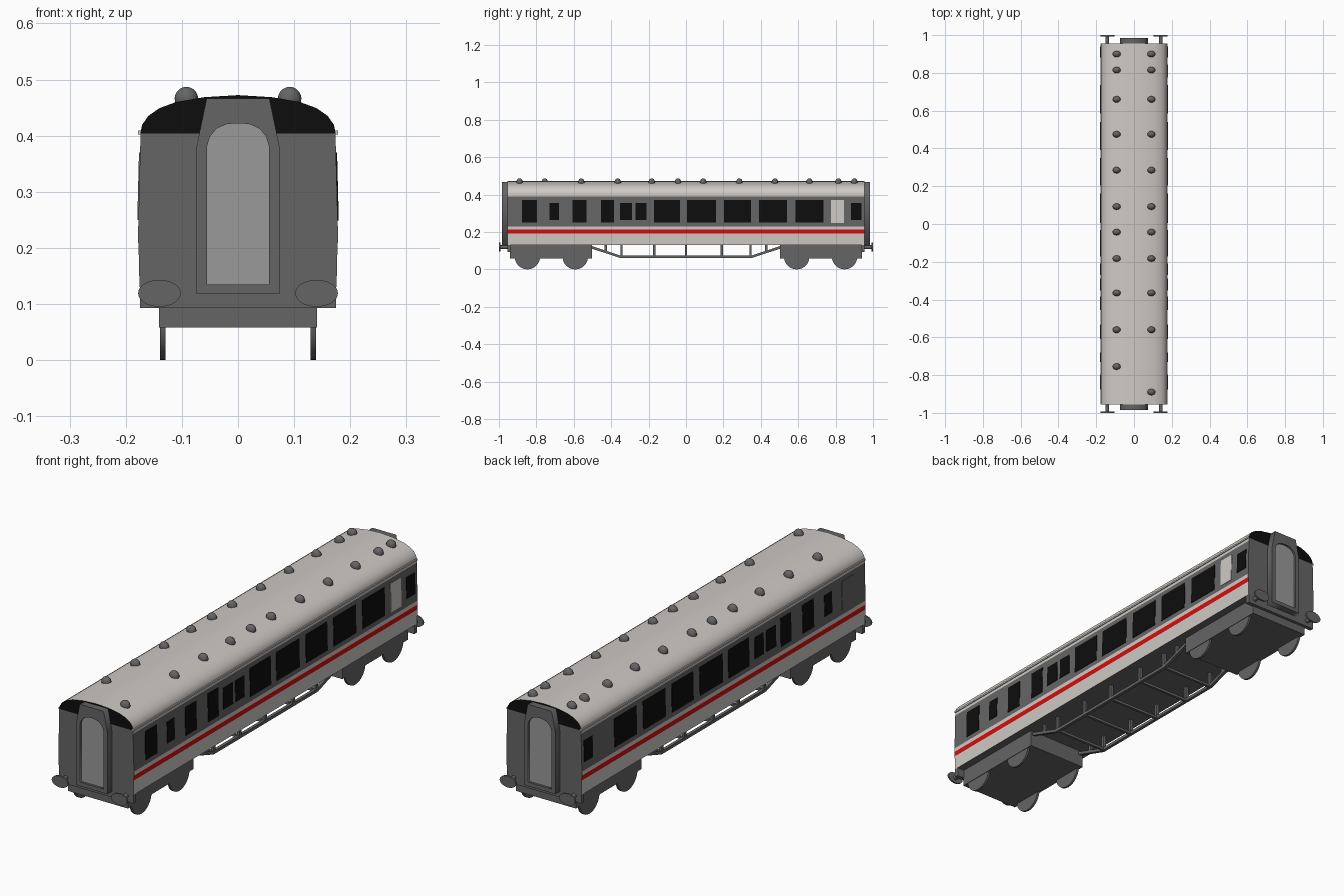
import bpy, bmesh, math
from mathutils import Vector, Matrix

if "Cube" in bpy.data.objects:
    bpy.data.objects.remove(bpy.data.objects["Cube"])


def material(name, rgb):
    m = bpy.data.materials.new(name)
    m.diffuse_color = (*rgb, 1)
    m.use_nodes = True
    m.node_tree.nodes["Principled BSDF"].inputs["Base Color"].default_value = m.diffuse_color
    return m


CREAM = material("warm light grey", (0.62, 0.59, 0.56))
GREY = material("dark grey", (0.13, 0.13, 0.13))
PALE = material("mid grey", (0.32, 0.32, 0.32))
BLACK = material("black", (0.004, 0.004, 0.004))
RED = material("red", (0.68, 0.004, 0.004))


def finish(name, bm, mats, smooth=None):
    bmesh.ops.recalc_face_normals(bm, faces=bm.faces)
    me = bpy.data.meshes.new(name)
    bm.to_mesh(me)
    bm.free()
    for m in mats:
        me.materials.append(m)
    ob = bpy.data.objects.new(name, me)
    bpy.context.collection.objects.link(ob)
    if smooth:
        bpy.ops.object.select_all(action='DESELECT')
        ob.select_set(True)
        bpy.context.view_layer.objects.active = ob
        bpy.ops.object.shade_smooth_by_angle(angle=math.radians(smooth))
    return ob


def add_box(bm, lo, hi):
    lo, hi = Vector(lo), Vector(hi)
    bmesh.ops.create_cube(bm, size=1, matrix=Matrix.Translation((lo + hi) / 2)
                          @ Matrix.Diagonal((*(hi - lo), 1)))


def box(name, lo, hi, mat):
    bm = bmesh.new()
    add_box(bm, lo, hi)
    return finish(name, bm, [mat])


def add_bar(bm, a, b, w):
    # square bar between two points
    a, b = Vector(a), Vector(b)
    d = b - a
    rot = d.to_track_quat('Z', 'Y').to_matrix().to_4x4()
    bmesh.ops.create_cube(bm, size=1, matrix=Matrix.Translation((a + b) / 2) @ rot
                          @ Matrix.Diagonal((w, w, d.length, 1)))


# body shell: half section (x, z) from sill to roof ridge
SECTION = [(0.1755, 0.13), (0.177, 0.192), (0.178, 0.213), (0.178, 0.23), (0.174, 0.39),
           (0.174, 0.404), (0.171, 0.419), (0.16, 0.435), (0.14, 0.449),
           (0.11, 0.46), (0.06, 0.4685), (0.003, 0.472)]
L = 0.955
bm = bmesh.new()
rows = [[bm.verts.new((sx * x, sy * L, z)) for sx, sy in ((1, -1), (1, 1), (-1, 1), (-1, -1))]
        for x, z in SECTION]
for r, s in zip(rows, rows[1:]):
    for i in range(4):
        j = (i + 1) % 4
        f = bm.faces.new((r[i], r[j], s[j], s[i]))
        z = f.calc_center_median().z
        if i in (1, 3):                       # ends: grey with black roof dome
            f.material_index = 3 if z > 0.404 else 1
        elif 0.192 < z < 0.213:               # red stripe
            f.material_index = 2
        elif 0.23 < z < 0.39:                 # window band
            f.material_index = 1
bm.faces.new(rows[-1])
bm.faces.new(rows[0]).material_index = 1
finish("carriage_body", bm, [CREAM, GREY, RED, BLACK], 25)

# rain gutters
for s, n in ((1, "right"), (-1, "left")):
    xs = sorted((s * 0.17, s * 0.178))
    box("gutter_" + n, (xs[0], -L, 0.402), (xs[1], L, 0.409), CREAM)


# window plates following the side wall
def wall_x(z):
    return 0.178 - 0.004 * (z - 0.23) / 0.16


def window(name, s, y, w, z0, z1, mat):
    bm = bmesh.new()
    layers = [[bm.verts.new((s * (wall_x(z) + o), y + dy * w / 2, z))
               for dy, z in ((-1, z0), (1, z0), (1, z1), (-1, z1))] for o in (-0.002, 0.002)]
    for l in layers:
        bm.faces.new(l)
    for i in range(4):
        j = (i + 1) % 4
        bm.faces.new((layers[0][i], layers[0][j], layers[1][j], layers[1][i]))
    finish(name, bm, [mat])


TALL = [(-0.57, 0.075), (-0.42, 0.07), (-0.102, 0.14), (0.083, 0.155),
        (0.276, 0.145), (0.466, 0.15), (0.66, 0.15)]
SMALL = [(-0.705, 0.05), (-0.32, 0.065), (-0.24, 0.06), (0.91, 0.058)]
for s, n in ((1, "right"), (-1, "left")):
    for y, w in TALL:
        window("window_" + n, s, y, w, 0.25, 0.37, BLACK)
    for y, w in SMALL:
        window("small_window_" + n, s, y, w, 0.265, 0.355, BLACK)
    window("front_window_" + n, s, -0.837, 0.08, 0.25, 0.37, BLACK if s > 0 else GREY)
window("pale_window", 1, 0.81, 0.07, 0.248, 0.37, CREAM)


# gangway ends: frame with arched opening, pale door inside
def flat_shape(name, loops, y, depth, mat):
    cu = bpy.data.curves.new(name, 'CURVE')
    cu.dimensions = '2D'
    cu.fill_mode = 'BOTH'
    cu.extrude = depth / 2
    for pts in loops:
        sp = cu.splines.new('POLY')
        sp.points.add(len(pts) - 1)
        for p, (x, z) in zip(sp.points, pts):
            p.co = (x, z, 0, 1)
        sp.use_cyclic_u = True
    cu.materials.append(mat)
    ob = bpy.data.objects.new(name, cu)
    bpy.context.collection.objects.link(ob)
    ob.rotation_euler = (math.pi / 2, 0, 0)
    ob.location.y = y
    bpy.ops.object.select_all(action='DESELECT')
    ob.select_set(True)
    bpy.context.view_layer.objects.active = ob
    bpy.ops.object.convert(target='MESH')


def mirrored(half):
    return half + [(-x, z) for x, z in reversed(half)]


FRAME = mirrored([(0.074, 0.118), (0.074, 0.38), (0.056, 0.466)])
DOOR = mirrored([(0.055, 0.135), (0.055, 0.382), (0.05, 0.398), (0.039, 0.412),
                 (0.022, 0.42), (0.005, 0.422)])
for s, n in ((-1, "front"), (1, "back")):
    flat_shape("gangway_frame_" + n, [FRAME, DOOR], s * 0.969, 0.032, GREY)
    flat_shape("gangway_door_" + n, [DOOR], s * 0.965, 0.022, PALE)
    # headstock under the body end
    ys = sorted((s * 0.937, s * L))
    box("headstock_" + n, (-0.175, ys[0], 0.093), (0.175, ys[1], 0.14), GREY)

    # buffers: shank plus oval head
    for sx in (-1, 1):
        bm = bmesh.new()
        ry = Matrix.Rotation(math.pi / 2, 4, 'X')
        bmesh.ops.create_cone(bm, cap_ends=True, segments=16, radius1=0.01, radius2=0.01, depth=0.05,
                              matrix=Matrix.Translation((sx * 0.142, s * 0.97, 0.119)) @ ry)
        bmesh.ops.create_cone(bm, cap_ends=True, segments=32, radius1=1, radius2=1, depth=0.007,
                              matrix=Matrix.Translation((sx * 0.14, s * 0.9965, 0.119))
                              @ Matrix.Diagonal((0.038, 1, 0.024, 1)) @ ry)
        finish("buffer_" + n, bm, [GREY], 40)

    # bogie block and wheels
    ys = sorted((s * 0.502, s * 0.942))
    box("bogie_" + n, (-0.141, ys[0], 0.058), (0.141, ys[1], 0.131), GREY)
    for y in (0.592, 0.848):
        for sx in (-1, 1):
            bm = bmesh.new()
            bmesh.ops.create_cone(bm, cap_ends=True, segments=32, radius1=0.068, radius2=0.068,
                                  depth=0.01, matrix=Matrix.Translation((sx * 0.134, s * y, 0.068))
                                  @ Matrix.Rotation(math.pi / 2, 4, 'Y'))
            finish("wheel_" + n, bm, [GREY], 40)

# underframe truss
bm = bmesh.new()
for x in (-0.125, 0.125):
    add_bar(bm, (x, -0.355, 0.067), (x, 0.355, 0.067), 0.013)
    for s in (-1, 1):
        add_bar(bm, (x, s * 0.35, 0.067), (x, s * 0.52, 0.123), 0.013)
        add_bar(bm, (x, s * 0.43, 0.09), (x, s * 0.43, 0.135), 0.013)
    for y in (-0.345, -0.17, 0, 0.19, 0.345):
        add_bar(bm, (x, y, 0.067), (x, y, 0.135), 0.013)
for y in (-0.345, -0.17, 0, 0.19, 0.345):
    add_bar(bm, (-0.125, y, 0.067), (0.125, y, 0.067), 0.011)
finish("underframe_truss", bm, [GREY])

# roof vents
SHARED = [0.90, 0.815, 0.66, 0.475, 0.285, 0.092, -0.043, -0.183, -0.365, -0.56]
for x, ys in ((0.092, SHARED + [-0.89]), (-0.092, SHARED + [-0.755])):
    for y in ys:
        bm = bmesh.new()
        bmesh.ops.create_uvsphere(bm, u_segments=16, v_segments=10, radius=1,
                                  matrix=Matrix.Translation((x, y, 0.466))
                                  @ Matrix.Diagonal((0.021, 0.017, 0.021, 1)))
        finish("roof_vent", bm, [GREY], 40)
